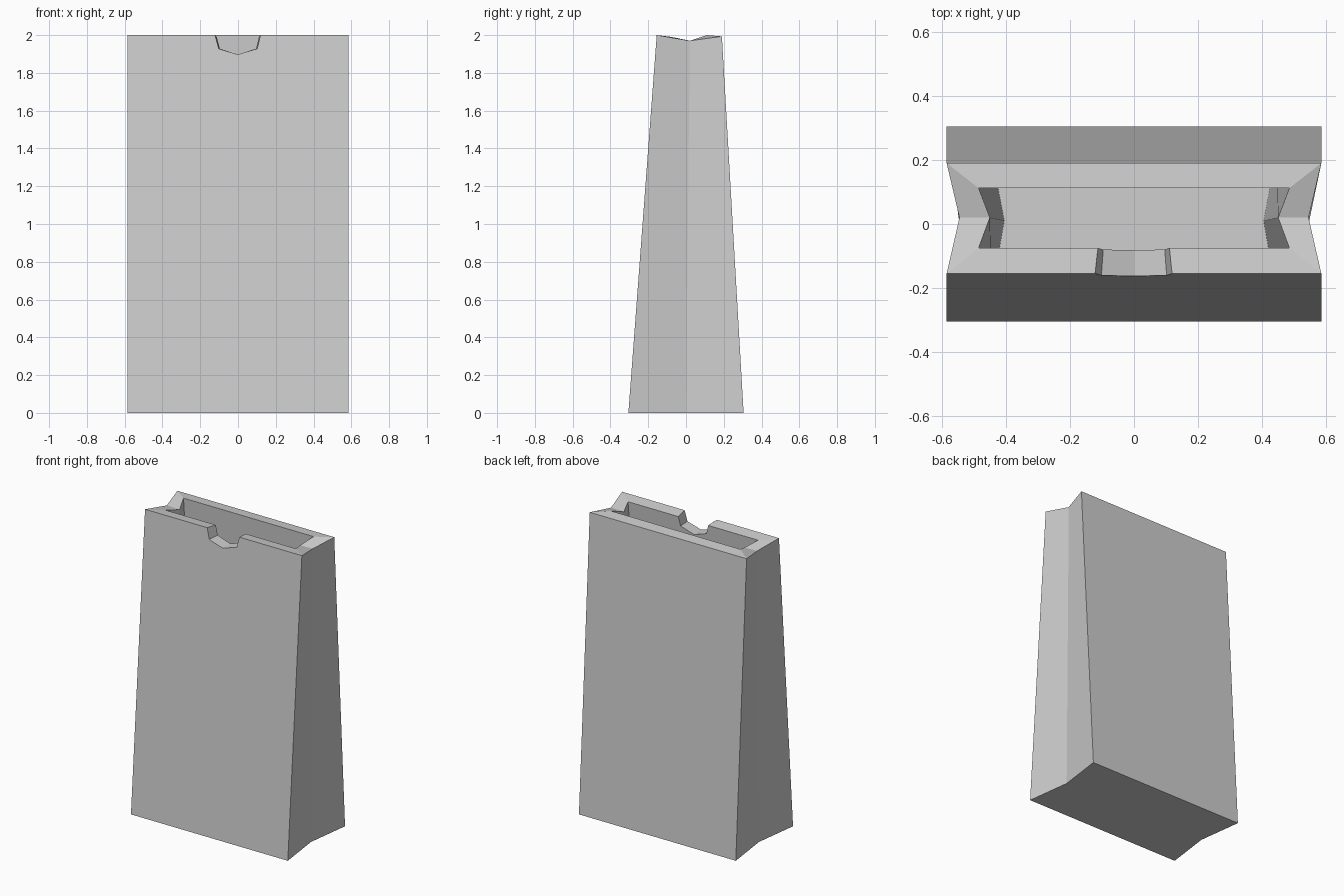
import bpy
import bmesh

default = bpy.data.objects.get("Cube")
if default:
    bpy.data.objects.remove(default, do_unlink=True)

# Single plain grey material
grey = bpy.data.materials.new("paper_grey")
grey.use_nodes = True
colour = (0.62, 0.62, 0.62, 1.0)
grey.diffuse_color = colour
grey.node_tree.nodes["Principled BSDF"].inputs["Base Color"].default_value = colour


def loft(name, sections, closed_ring=True):
    """Skin a stack of matching outlines and cap both ends."""
    bm = bmesh.new()
    rings = [[bm.verts.new(p) for p in section] for section in sections]
    for low, high in zip(rings, rings[1:]):
        for i in range(len(low)):
            j = (i + 1) % len(low)
            bm.faces.new((low[i], low[j], high[j], high[i]))
    bm.faces.new(rings[0][::-1])
    bm.faces.new(rings[-1])
    bmesh.ops.recalc_face_normals(bm, faces=bm.faces)
    mesh = bpy.data.meshes.new(name)
    bm.to_mesh(mesh)
    bm.free()
    mesh.materials.append(grey)
    obj = bpy.data.objects.new(name, mesh)
    bpy.context.collection.objects.link(obj)
    return obj


def gusset_outline(corner_x, fold_x, front, fold, back):
    """Six-point outline; front, fold and back are (y, z) pairs."""
    right = [(corner_x, *front), (fold_x, *fold), (corner_x, *back)]
    return right + [(-x, y, z) for x, y, z in reversed(right)]


# Bag: outer base, outer rim, inner rim, inner floor
bag = loft("paper_bag", [
    gusset_outline(0.585, 0.545, (-0.305, 0), (0, 0), (0.305, 0)),
    gusset_outline(0.585, 0.545, (-0.155, 2), (0.02, 1.97), (0.19, 1.993)),
    gusset_outline(0.485, 0.45, (-0.075, 1.99), (0.02, 1.967), (0.112, 2)),
    gusset_outline(0.445, 0.405, (-0.22, 0.08), (0.01, 0.08), (0.22, 0.08)),
])

# Thumb notch in the front rim, narrowing slightly toward the inside
profile = [(-0.148, 2.1), (-0.102, 1.928), (0, 1.897), (0.102, 1.928), (0.148, 2.1)]
cutter = loft("notch_cutter", [
    [(x * scale, y, z) for x, z in profile]
    for y, scale in ((-0.22, 1.04), (-0.02, 0.9))
])
cutter.hide_render = True

notch = bag.modifiers.new("thumb_notch", "BOOLEAN")
notch.operation = "DIFFERENCE"
notch.solver = "EXACT"
notch.object = cutter
bpy.context.view_layer.objects.active = bag
bag.select_set(True)
bpy.ops.object.modifier_apply(modifier=notch.name)
bpy.data.objects.remove(cutter, do_unlink=True)
